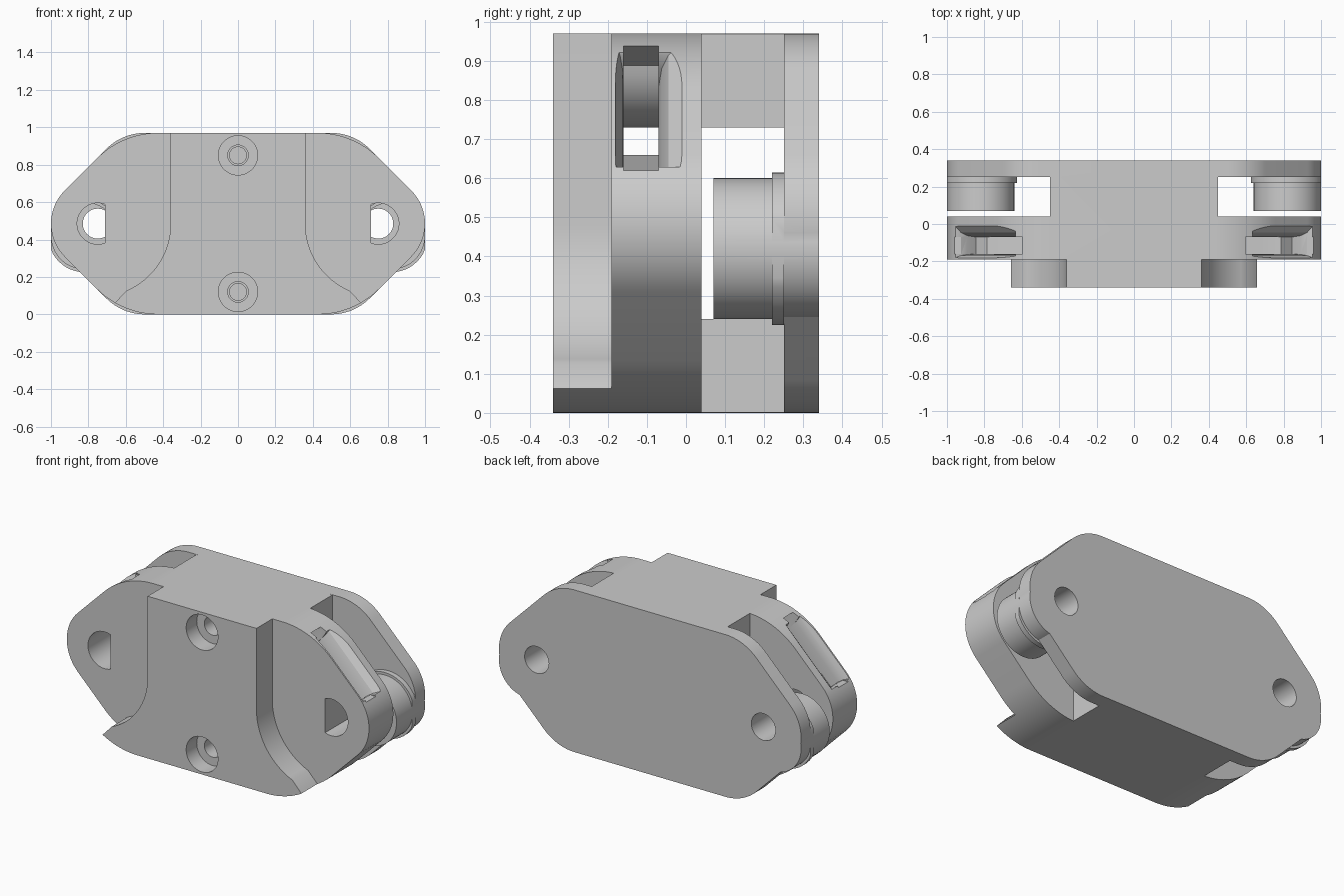
import bpy, bmesh
from math import sin, cos, tan, radians

if "Cube" in bpy.data.objects:
    bpy.data.objects.remove(bpy.data.objects["Cube"])

CZ = 0.485   # height of the symmetry line
TOP = 0.97


def arc(cx, cz, r, a0, a1, n=16):
    return [(cx + r * cos(radians(a0 + (a1 - a0) * i / n)),
             cz + r * sin(radians(a0 + (a1 - a0) * i / n))) for i in range(n + 1)]


def circle(cx, cz, r, n=48):
    return arc(cx, cz, r, 0, 360, n)[:-1]


def loft(name, rings):
    """Closed solid through matching rings of 3D points."""
    bm = bmesh.new()
    loops = [[bm.verts.new(p) for p in ring] for ring in rings]
    for a, b in zip(loops, loops[1:]):
        for i in range(len(a)):
            j = (i + 1) % len(a)
            bm.faces.new((a[i], a[j], b[j], b[i]))
    bm.faces.new(loops[0])
    bm.faces.new(loops[-1])
    bmesh.ops.recalc_face_normals(bm, faces=bm.faces)
    me = bpy.data.meshes.new(name)
    bm.to_mesh(me)
    bm.free()
    ob = bpy.data.objects.new(name, me)
    bpy.context.collection.objects.link(ob)
    return ob


def prism(name, pts, y0, y1, s=1):
    return loft(name, [[(s * x, y, z) for x, z in pts] for y in (y0, y1)])


def box(x0, x1, z0, z1):
    return [(x0, z0), (x1, z0), (x1, z1), (x0, z1)]


def boolean(ob, other, op):
    m = ob.modifiers.new("bool", 'BOOLEAN')
    m.operation, m.solver, m.object = op, 'EXACT', other
    bpy.context.view_layer.objects.active = ob
    with bpy.context.temp_override(object=ob, active_object=ob):
        bpy.ops.object.modifier_apply(modifier=m.name)
    bpy.data.objects.remove(other)


def cut(ob, other):
    boolean(ob, other, 'DIFFERENCE')


def add(ob, other):
    boolean(ob, other, 'UNION')


def outline(corner_r):
    """Long hexagon with rounded ends and rounded shoulders."""
    k = 0.75 + CZ + 0.25 * 2 ** 0.5            # diagonal: x + z = k
    cx = (k - TOP) - corner_r * tan(radians(22.5))
    right = (arc(cx, corner_r, corner_r, -90, -45)
             + arc(0.75, CZ, 0.25, -45, 45)
             + arc(cx, TOP - corner_r, corner_r, 45, 90))
    return right + [(-x, z) for x, z in reversed(right)]


# Main body: front block, lugs and core carved from one prism
body = prism("housing", outline(0.46), -0.34, 0.25)

# Front relief around each lug, and the gap behind each lug
relief = ([(0.36, 1.1)] + arc(0.75, CZ, 0.39, 180, 247)
          + [(0.65, 0.07), (0.8, -0.08), (1.1, -0.08), (1.1, 1.1)])
for s in (1, -1):
    cut(body, prism("relief_cutter", relief, -0.4, -0.19, s))
    cut(body, prism("gap_cutter", box(0.45, 1.1, -0.1, 1.1), 0.04, 0.3, s))

# Cross passage through the core
cut(body, prism("passage_cutter", box(-0.6, 0.6, 0.24, 0.73), 0.04, 0.3))

# Cable slot in each lug with a curved mouth and flared edges
slot = ([(-0.01, 0.73), (0.28, 0.73)] + arc(0.28, 0.93, 0.2, -90, -12, 10)
        + [(0.60, 0.94), (0.70, 1.05), (1.1, 0.62), (0.68, 0.62),
           (0.50, 0.66), (-0.01, 0.66)])
d = 0.5 ** 0.5
for s in (1, -1):
    cut(body, prism("slot_cutter", slot, -0.16, -0.07, s))
    rings = []
    for depth, w in ((-0.13, 0.0), (-0.07, 0.008), (-0.03, 0.025),
                     (0.0, 0.06), (0.04, 0.11)):
        half = 0.195 + w * 0.5
        ring = []
        for t, y in ((-half, -0.16 - w * 0.35), (half, -0.16 - w * 0.35),
                     (half, -0.07 + w), (-half, -0.07 + w)):
            ring.append((s * (0.80 + d * (depth + t)), y, 0.789 + d * (depth - t)))
        rings.append(ring)
    cut(body, loft("flare_cutter", rings))

# D-shaped window in each lug
window = [(max(x, 0.71), z) for x, z in arc(0.75, CZ, 0.11, -111.3, 111.3, 36)]
for s in (1, -1):
    cut(body, prism("window_cutter", window, -0.3, 0.1, s))

# Counterbored screw holes in the front block
for z in (0.85, 0.12):
    cut(body, prism("counterbore_cutter", circle(0, z, 0.105), -0.4, -0.24))
    cut(body, prism("screw_cutter", circle(0, z, 0.055), -0.4, -0.16))
    cut(body, prism("pilot_cutter", circle(0, z, 0.045), -0.4, 0.02))

# Back plate with flanged posts
plate = prism("back_plate", outline(0.29), 0.25, 0.34)
flange = [(min(x, 0.999), z) for x, z in circle(0.82, 0.42, 0.195)]
flange = [p for i, p in enumerate(flange) if abs(p[0] - 0.999) > 1e-6
          or abs(flange[i - 1][0] - 0.999) > 1e-6
          or flange[(i + 1) % len(flange)][0] < 0.9989]
for s in (1, -1):
    post = prism("post", circle(0.82, 0.42, 0.18, 64), 0.07, 0.34, s)
    add(post, prism("flange", flange, 0.22, 0.25, s))
    add(plate, post)
    cut(plate, prism("pin_cutter", circle(0.75, CZ, 0.08), 0.0, 0.4, s))
add(body, plate)

# Smooth curved walls, crisp edges
bpy.ops.object.select_all(action='DESELECT')
body.select_set(True)
bpy.context.view_layer.objects.active = body
bpy.ops.object.shade_smooth_by_angle(angle=radians(25))
